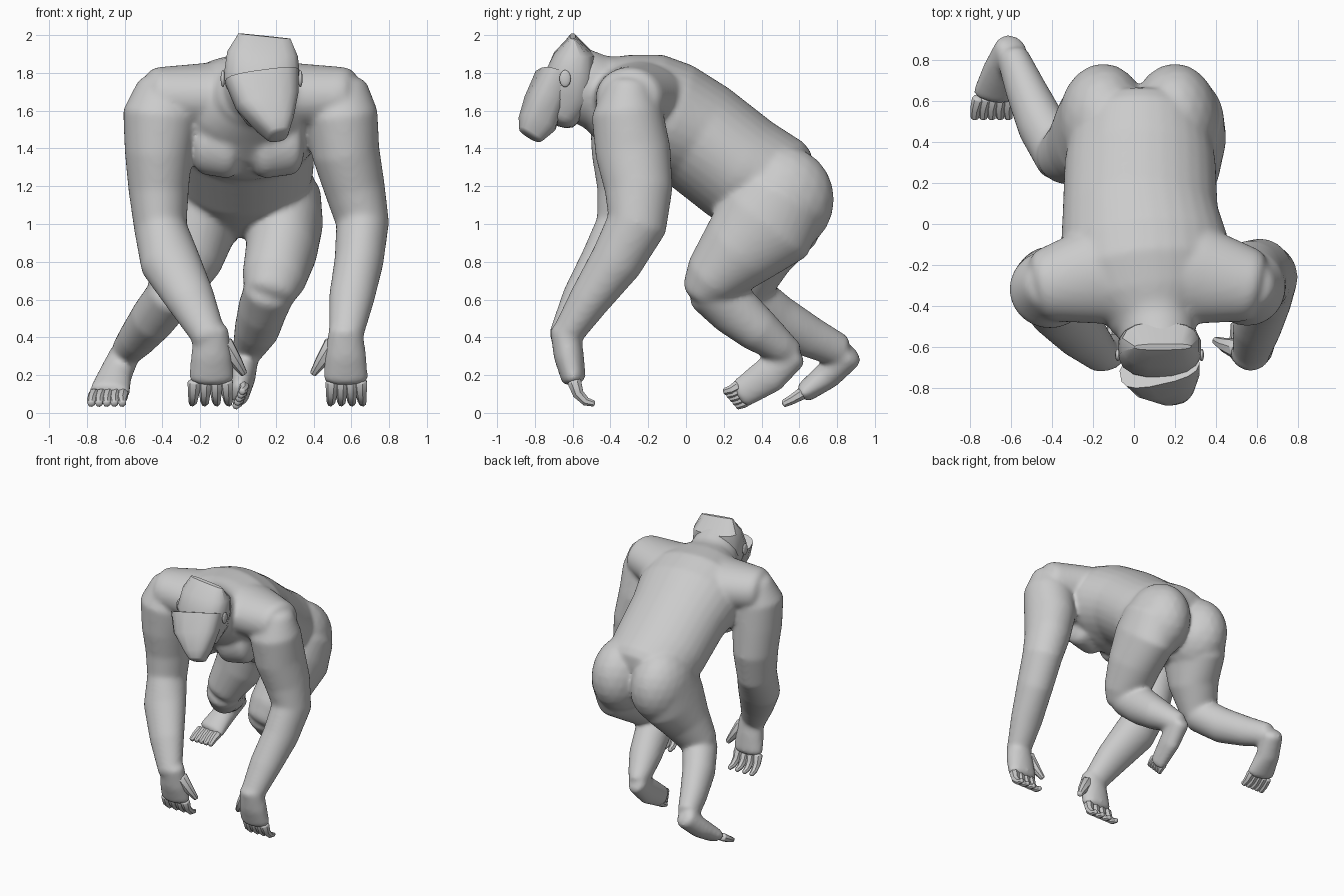
import bpy, bmesh, math
from mathutils import Vector, Matrix

cube = bpy.data.objects.get("Cube")
if cube:
    bpy.data.objects.remove(cube, do_unlink=True)

grey = bpy.data.materials.new("clay_grey")
grey.use_nodes = True
grey.diffuse_color = (0.6, 0.6, 0.6, 1)
grey.node_tree.nodes["Principled BSDF"].inputs["Base Color"].default_value = (0.6, 0.6, 0.6, 1)


def loft(bm, stations, sides=32, round_start=0.5, round_end=0.5, power=1.0):
    """Tube through stations of (x, y, z, half_width, half_depth); power below 1 squares the section."""
    points = [Vector(s[:3]) for s in stations]
    last = len(points) - 1
    rings = []
    for i, station in enumerate(stations):
        tangent = (points[min(i + 1, last)] - points[max(i - 1, 0)]).normalized()
        reference = Vector((0, 1, 0)) if abs(tangent.x) > 0.85 else Vector((1, 0, 0))
        side = (reference - tangent * reference.dot(tangent)).normalized()
        rings.append((points[i], side, tangent.cross(side), station[3], station[4], tangent))

    # Extra shrinking rings give domed ends
    def dome(ring, sign, amount):
        center, side, depth, a, b, tangent = ring
        reach = sign * amount * min(a, b)
        domed = []
        for step in (1, 2, 3):
            angle = step * math.pi / 7
            scale = math.cos(angle)
            domed.append((center + tangent * reach * math.sin(angle), side, depth,
                          a * scale, b * scale, tangent))
        return domed

    def bulge(value):
        return math.copysign(abs(value) ** power, value)

    head_rings = dome(rings[0], -1, round_start)[::-1] if round_start else []
    tail_rings = dome(rings[-1], 1, round_end) if round_end else []
    loops = []
    for center, side, depth, a, b, tangent in head_rings + rings + tail_rings:
        loop = []
        for k in range(sides):
            angle = math.tau * (k + 0.5) / sides
            offset = side * a * bulge(math.cos(angle)) + depth * b * bulge(math.sin(angle))
            loop.append(bm.verts.new(center + offset))
        loops.append(loop)
    for lower, upper in zip(loops, loops[1:]):
        for k in range(sides):
            n = (k + 1) % sides
            bm.faces.new((lower[k], lower[n], upper[n], upper[k]))
    bm.faces.new(loops[0])
    bm.faces.new(loops[-1])


def ball(bm, center, radii):
    matrix = Matrix.Translation(center) @ Matrix.Diagonal((*radii, 1))
    bmesh.ops.create_icosphere(bm, subdivisions=3, radius=1, matrix=matrix)


def finish(bm, name, sharp_angle=40):
    bmesh.ops.recalc_face_normals(bm, faces=bm.faces[:])
    mesh = bpy.data.meshes.new(name)
    bm.to_mesh(mesh)
    bm.free()
    mesh.materials.append(grey)
    for polygon in mesh.polygons:
        polygon.use_smooth = True
    mesh.set_sharp_from_angle(angle=math.radians(sharp_angle))
    obj = bpy.data.objects.new(name, mesh)
    bpy.context.scene.collection.objects.link(obj)
    return obj


def digits(name, first, last, count, bends, radius):
    """A row of fingers or toes spread between two knuckle points."""
    bm = bmesh.new()
    first, last = Vector(first), Vector(last)
    for i in range(count):
        t = i / (count - 1)
        root = first.lerp(last, t)
        fan = (last - first) * (t - 0.5) * 0.05
        stations = [(*root, radius, radius)]
        for step, bend in enumerate(bends, 1):
            r = radius * (1 - 0.18 * step)
            stations.append((*(root + Vector(bend) + fan * step), r, r))
        loft(bm, stations, sides=7)
    return finish(bm, name)


body = bmesh.new()

# Trunk, belly, and neck rising to the back of the head
loft(body, [(.03, .48, 1.18, .34, .29), (.03, .29, 1.29, .37, .3), (.03, .06, 1.47, .38, .3),
            (.05, -.1, 1.55, .41, .32), (.06, -.24, 1.61, .41, .31), (.08, -.37, 1.66, .33, .25),
            (.09, -.47, 1.69, .22, .2)])
ball(body, (.04, -.15, 1.41), (.32, .22, .18))
loft(body, [(.08, -.34, 1.69, .26, .19), (.1, -.46, 1.7, .2, .195), (.12, -.56, 1.73, .185, .21),
            (.13, -.63, 1.71, .17, .17)])

# Shoulder girdle
loft(body, [(-.43, -.3, 1.67, .18, .16), (-.2, -.25, 1.67, .24, .18), (.07, -.23, 1.68, .26, .2),
            (.33, -.25, 1.67, .24, .18), (.57, -.3, 1.67, .18, .16)])

# Broad flat chest muscles
for inner, outer in ((-.04, -.17), (.13, .28)):
    loft(body, [(inner, -.3, 1.42, .14, .18), (outer, -.28, 1.43, .14, .17)], round_start=.6)

# Buttocks
for x in (-.15, .2):
    ball(body, (x, .5, 1.13), (.22, .285, .29))
    ball(body, (.02 + x * .65, .56, 1.11), (.125, .19, .21))

# Arms
loft(body, [(.53, -.3, 1.71, .16, .14), (.55, -.31, 1.58, .19, .19), (.57, -.28, 1.38, .18, .2),
            (.62, -.25, 1.18, .16, .18), (.66, -.26, 1., .14, .16), (.64, -.37, .8, .13, .14),
            (.6, -.51, .6, .12, .11), (.57, -.64, .4, .09, .08)])
loft(body, [(-.38, -.3, 1.71, .16, .14), (-.41, -.32, 1.58, .2, .19), (-.42, -.31, 1.38, .18, .19),
            (-.42, -.29, 1.18, .16, .18), (-.41, -.32, .98, .14, .16), (-.36, -.42, .8, .16, .14),
            (-.25, -.55, .6, .13, .11), (-.15, -.65, .4, .09, .08)])

# Palms
for x, y in ((.57, -.64), (-.14, -.64)):
    loft(body, [(x, y, .44, .09, .08), (x, y + .02, .3, .11, .08), (x, y + .045, .18, .12, .065)])

# Thighs
loft(body, [(.23, .5, 1.14, .21, .26), (.25, .42, 1., .2, .28), (.23, .28, .86, .19, .22),
            (.19, .14, .71, .17, .16), (.17, .09, .64, .14, .12)])
loft(body, [(-.17, .5, 1.14, .2, .26), (-.2, .44, 1., .2, .27), (-.26, .37, .82, .18, .19),
            (-.35, .32, .65, .14, .13)])

# Shins
loft(body, [(.17, .11, .65, .14, .12), (.13, .25, .55, .13, .14), (.1, .38, .44, .12, .12),
            (.06, .5, .35, .09, .09), (.04, .55, .31, .07, .08)])
loft(body, [(-.35, .32, .63, .13, .13), (-.45, .48, .5, .12, .13), (-.53, .66, .4, .1, .11),
            (-.59, .81, .33, .08, .09)])

# Feet
loft(body, [(.04, .57, .31, .07, .08), (.03, .44, .2, .065, .1), (.01, .29, .1, .05, .08)])
loft(body, [(-.6, .86, .31, .08, .08), (-.65, .75, .2, .09, .075), (-.68, .63, .11, .11, .055)])

# Fuse the muscles into one skin
skin = finish(body, "body")
fuse = skin.modifiers.new("fuse", 'REMESH')
fuse.mode = 'VOXEL'
fuse.voxel_size = 0.014
fuse.use_smooth_shade = True
relax = skin.modifiers.new("relax", 'SMOOTH')
relax.factor = 0.5
relax.iterations = 14

# Fingers, thumbs and toes
curl = [(0, .02, -.06), (0, .06, -.1), (0, .1, -.11)]
digits("left_fingers", (.5, -.59, .16), (.65, -.59, .16), 4, curl, .037)
digits("right_fingers", (-.23, -.59, .16), (-.06, -.59, .16), 4, curl, .037)
for name, x, y, reach in (("left_thumb", .5, -.61, -1), ("right_thumb", -.07, -.62, 1)):
    bm = bmesh.new()
    loft(bm, [(x, y, .36, .05, .05), (x + reach * .06, y + .02, .27, .035, .035),
              (x + reach * .1, y + .04, .21, .02, .02)], sides=8)
    finish(bm, name)
digits("left_toes", (.03, .27, .14), (0, .33, .07), 5, [(0, -.03, -.02), (-.01, -.06, -.03)], .03)
digits("right_toes", (-.76, .61, .1), (-.61, .61, .1), 5, [(-.01, -.05, -.03), (-.01, -.09, -.05)], .032)

# Skull with a flat sloping forehead
bm = bmesh.new()
loft(bm, [(.14, -.6, 1.995, .14, .015), (.13, -.59, 1.9, .19, .11), (.125, -.61, 1.78, .205, .14),
          (.14, -.63, 1.66, .17, .14), (.15, -.67, 1.57, .12, .1)],
     sides=16, round_start=0, power=.75)
finish(bm, "skull", 35)

# Face turned slightly aside, with a flat brow ledge and tapering muzzle
bm = bmesh.new()
loft(bm, [(.125, -.7, 1.785, .2, .09), (.145, -.755, 1.65, .17, .1), (.18, -.8, 1.53, .1, .1),
          (.19, -.835, 1.475, .06, .07)], sides=16, round_start=0, round_end=.3, power=.7)
bmesh.ops.rotate(bm, verts=bm.verts[:], cent=(.125, -.7, 1.7), matrix=Matrix.Rotation(.17, 3, 'Z'))
finish(bm, "muzzle", 35)

# Ears
for name, x in (("right_ear", -.08), ("left_ear", .33)):
    bm = bmesh.new()
    ball(bm, (x, -.64, 1.77), (.012, .03, .045))
    finish(bm, name)
